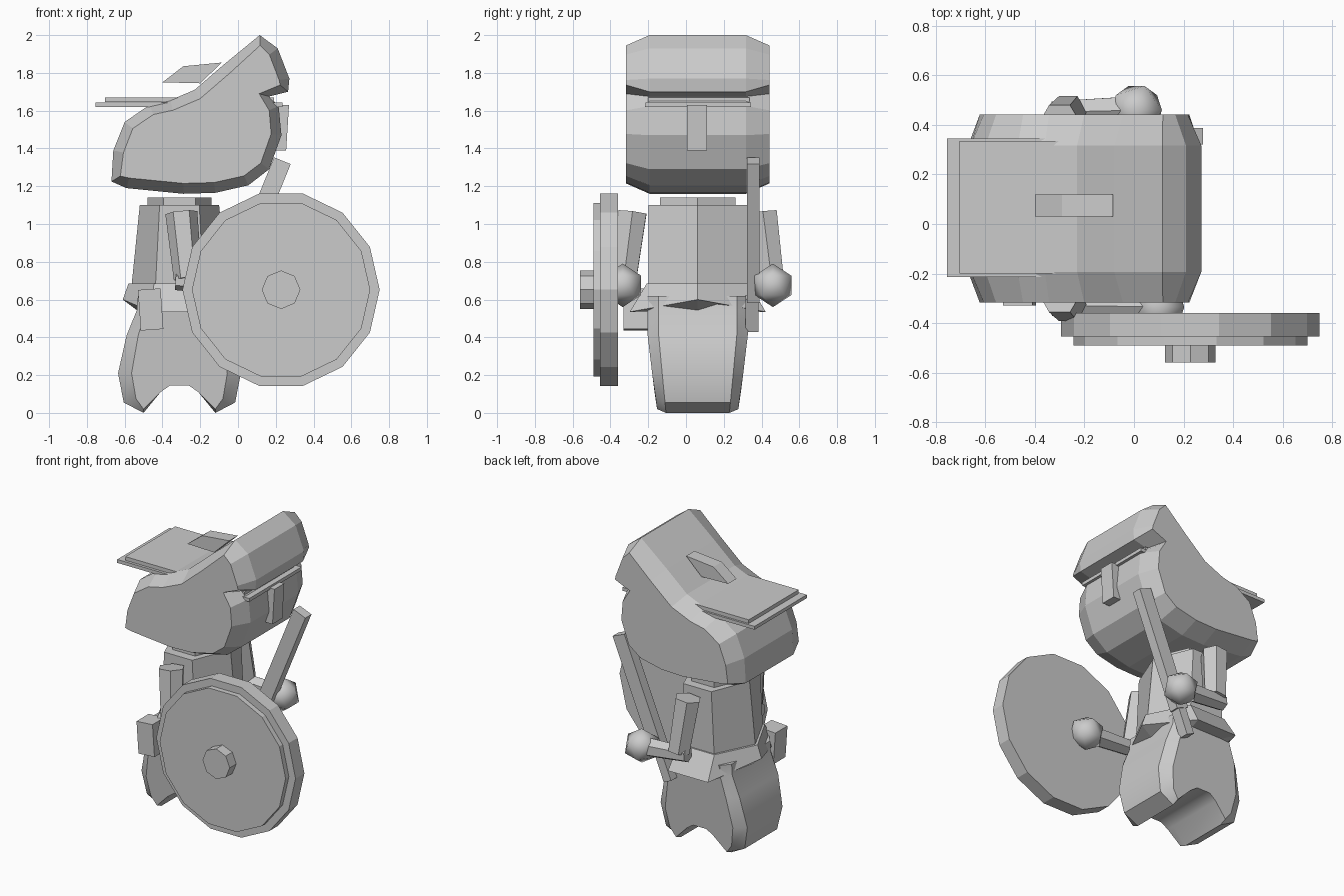
import bpy, bmesh, math
from mathutils import Vector

cube = bpy.data.objects.get("Cube")
if cube:
    bpy.data.objects.remove(cube)

grey = bpy.data.materials.new("light_grey")
grey.use_nodes = True
grey.diffuse_color = (0.6, 0.6, 0.6, 1)
grey.node_tree.nodes["Principled BSDF"].inputs["Base Color"].default_value = (0.6, 0.6, 0.6, 1)

MID_Y = 0.062   # plane of symmetry of the figure
BODY_X = -0.31  # axis of the torso and legs


def finish(name, bm, smooth=False):
    bmesh.ops.recalc_face_normals(bm, faces=bm.faces)
    mesh = bpy.data.meshes.new(name)
    bm.to_mesh(mesh)
    bm.free()
    mesh.materials.append(grey)
    obj = bpy.data.objects.new(name, mesh)
    bpy.context.collection.objects.link(obj)
    if smooth:
        bpy.ops.object.select_all(action='DESELECT')
        obj.select_set(True)
        bpy.context.view_layer.objects.active = obj
        bpy.ops.object.shade_smooth_by_angle(angle=math.radians(smooth))
    return obj


def loft(name, rings, smooth=False):
    """Skin a list of equal rings and cap both ends."""
    bm = bmesh.new()
    loops = [[bm.verts.new(p) for p in ring] for ring in rings]
    n = len(loops[0])
    for a, b in zip(loops, loops[1:]):
        for i in range(n):
            j = (i + 1) % n
            bm.faces.new((a[i], a[j], b[j], b[i]))
    bm.faces.new(loops[0])
    bm.faces.new(loops[-1])
    return finish(name, bm, smooth)


def slab(name, outline, y0, y1):
    """Extrude an x-z outline along y."""
    return loft(name, [[(x, y, z) for x, z in outline] for y in (y0, y1)])


def box(name, x, y, z):
    return slab(name, [(x[0], z[0]), (x[1], z[0]), (x[1], z[1]), (x[0], z[1])], *y)


def bar(name, start, end, width, y0, y1):
    """Straight bar leaning in the x-z plane."""
    a, b = Vector(start), Vector(end)
    side = (b - a).orthogonal().normalized() * width / 2
    return slab(name, [a + side, b + side, b - side, a - side], y0, y1)


def hexagon(rx, ry, z, point_z=None):
    """Hexagon around the body with points at the x ends."""
    ring = []
    for i in range(6):
        a = i * math.pi / 3
        h = point_z if point_z is not None and i % 3 == 0 else z
        ring.append((BODY_X + rx * math.cos(a), MID_Y + ry * math.sin(a) / math.sin(math.pi / 3), h))
    return ring


def tube(name, a, b, r0, r1):
    a, b = Vector(a), Vector(b)
    d = (b - a).normalized()
    u = d.cross(Vector((0, 1, 0))).normalized()
    v = d.cross(u)
    ring = lambda c, r: [c + (u * math.cos(i * math.pi / 3) + v * math.sin(i * math.pi / 3)) * r
                         for i in range(6)]
    return loft(name, [ring(a, r0), ring(b, r1)])


def disc(name, radius, sides, y0, y1):
    pts = [(0.228 + radius * math.cos(i * math.tau / sides),
            0.652 + radius * math.sin(i * math.tau / sides)) for i in range(sides)]
    return slab(name, pts, y0, y1)


def inset(outline, amount):
    """Move each point of a counter-clockwise outline inward."""
    pts = [Vector(p) for p in outline]
    out = []
    for i, p in enumerate(pts):
        e0 = (p - pts[i - 1]).normalized()
        e1 = (pts[(i + 1) % len(pts)] - p).normalized()
        t = (e0 + e1).normalized()
        out.append(p + Vector((-t.y, t.x)) * amount)
    return out


# Head: side profile with bevelled flanks
head = [(-0.67, 1.225), (-0.59, 1.19), (-0.29, 1.16), (-0.12, 1.165), (0.055, 1.205),
        (0.165, 1.29), (0.23, 1.47), (0.215, 1.625), (0.165, 1.675), (0.265, 1.70),
        (0.272, 1.77), (0.21, 1.93), (0.115, 2.0), (-0.08, 1.84), (-0.23, 1.71),
        (-0.36, 1.655), (-0.47, 1.63), (-0.60, 1.54), (-0.66, 1.39)]
cap = inset(head, 0.055)
loft("head", [[(x, MID_Y + dy, z) for x, z in prof]
              for prof, dy in ((cap, -0.38), (head, -0.255), (head, 0.255), (cap, 0.38))])

# Headgear plates, top fin and nose
box("brim_lower", (-0.755, 0.235), (-0.215, 0.345), (1.62, 1.643))
box("brim_upper", (-0.705, 0.19), (-0.2, 0.335), (1.645, 1.67))
slab("top_fin", [(-0.4, 1.75), (-0.2, 1.745), (-0.085, 1.855), (-0.29, 1.835)], 0.03, 0.12)
slab("nose", [(0.16, 1.39), (0.255, 1.39), (0.27, 1.63), (0.16, 1.63)], 0.005, 0.11)

# Torso, neck and flared skirt
loft("torso", [hexagon(0.255, 0.26, 0.66), hexagon(0.21, 0.26, 1.1)])
loft("neck", [hexagon(0.17, 0.2, 1.09), hexagon(0.17, 0.2, 1.14)])
loft("skirt", [hexagon(0.27, 0.27, 0.685), hexagon(0.3, 0.36, 0.535, 0.6),
               hexagon(0.22, 0.25, 0.54)])

# Legs: mirrored half profile with an arch between the feet
half = [(0.05, 0.145), (0.10, 0.11), (0.19, 0.0), (0.295, 0.055),
        (0.325, 0.21), (0.28, 0.41), (0.225, 0.545), (0.22, 0.62)]
legs = half + [(-x, z) for x, z in reversed(half)]


def leg_ring(depth, narrow, lift):
    ring = []
    for x, z in legs:
        w = depth * (0.215 + 0.05 * min(z / 0.4, 1))
        shrink = narrow if abs(x) > 0.2 else 1
        ring.append((BODY_X + x * shrink, MID_Y + w, z + (lift if z < 0.1 else 0)))
    return ring


loft("legs", [leg_ring(-1, 0.78, 0.02), leg_ring(-0.78, 1, 0),
              leg_ring(0.78, 1, 0), leg_ring(1, 0.78, 0.02)], smooth=35)

# Arms and hands
for side, s, hand in (("right", -1, (0.10, -0.335, 0.675)), ("left", 1, (0.01, 0.46, 0.675))):
    shoulder = (-0.3, MID_Y + s * 0.345, 1.06)
    elbow = (-0.265, MID_Y + s * 0.39, 0.71)
    tube(side + "_upper_arm", shoulder, elbow, 0.085, 0.075)
    tube(side + "_forearm", (-0.33, elbow[1], 0.70), hand, 0.05, 0.065)
    bm = bmesh.new()
    bmesh.ops.create_icosphere(bm, subdivisions=1, radius=0.115)
    bmesh.ops.translate(bm, verts=bm.verts, vec=hand)
    finish(side + "_hand", bm, smooth=80)

# Hip pouch
bar("pouch", (-0.455, 0.44), (-0.47, 0.655), 0.12, -0.33, -0.2)

# Sword
bar("sword_blade", (-0.065, 0.6), (0.235, 1.335), 0.095, 0.322, 0.388)
bar("sword_handle", (-0.13, 0.44), (-0.06, 0.612), 0.06, 0.315, 0.385)

# Shield
disc("shield_back", 0.522, 14, -0.455, -0.36)
disc("shield_face", 0.472, 14, -0.49, -0.455)
disc("shield_boss", 0.102, 8, -0.56, -0.49)
